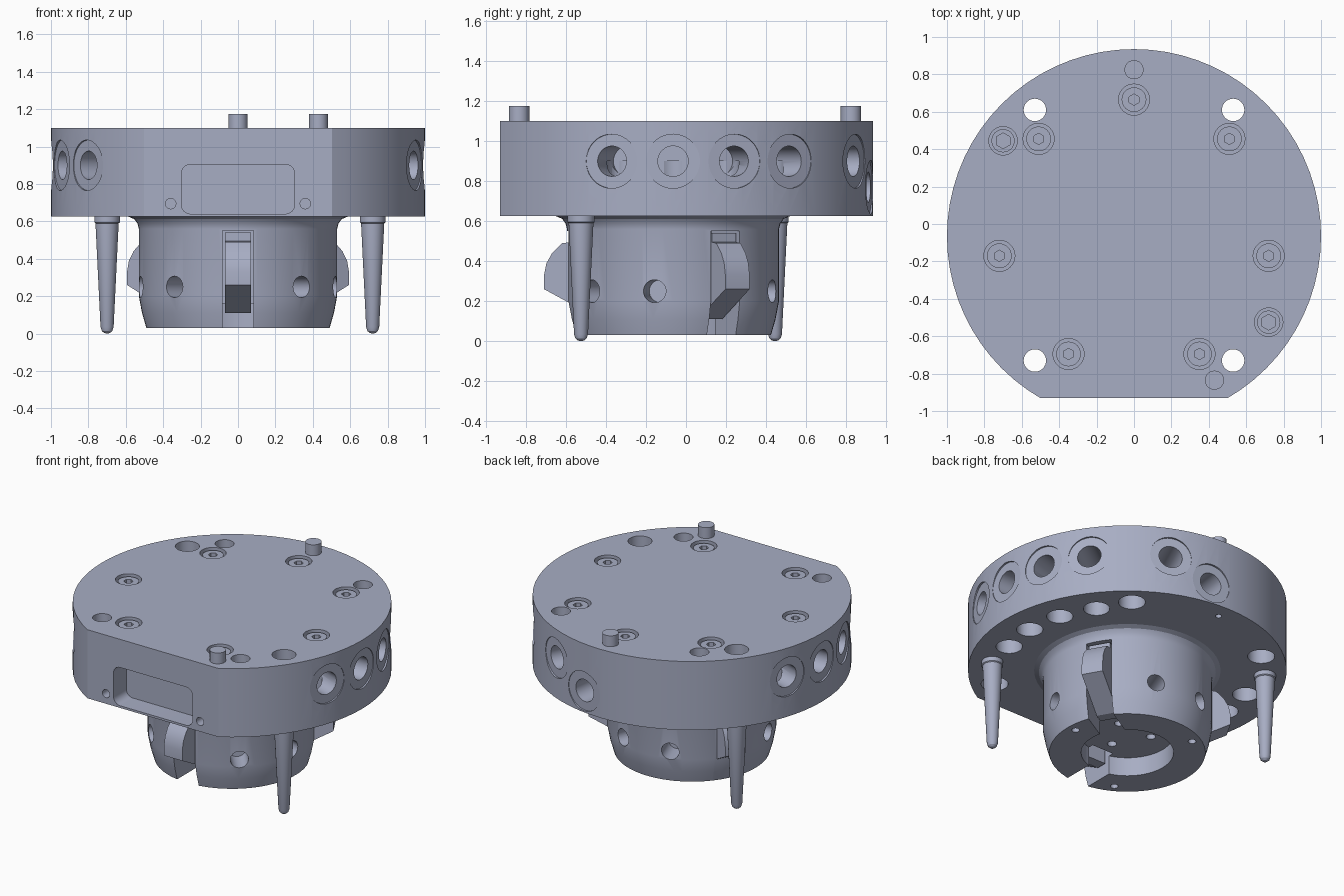
import bpy, bmesh
from math import radians, cos, sin, pi
from mathutils import Matrix, Vector

if "Cube" in bpy.data.objects:
    bpy.data.objects.remove(bpy.data.objects["Cube"])

steel = bpy.data.materials.new("blue_grey_metal")
steel.use_nodes = True
colour = (0.39, 0.42, 0.55, 1)
steel.diffuse_color = colour
steel.node_tree.nodes["Principled BSDF"].inputs["Base Color"].default_value = colour

CY = -0.065                     # y of the tool axis
JAWS = (30, 150, 270)           # jaw directions in degrees


def polar(angle, r, z=0.0):
    a = radians(angle)
    return Vector((r * cos(a), CY + r * sin(a), z))


def finish(bm, name):
    bmesh.ops.recalc_face_normals(bm, faces=bm.faces[:])
    me = bpy.data.meshes.new(name)
    bm.to_mesh(me)
    bm.free()
    me.materials.append(steel)
    ob = bpy.data.objects.new(name, me)
    bpy.context.scene.collection.objects.link(ob)
    return ob


def rod(name, start, end, r, sides=32):
    """Cylinder between two points."""
    start, end = Vector(start), Vector(end)
    axis = end - start
    bm = bmesh.new()
    m = Matrix.Translation((start + end) / 2) @ axis.to_track_quat("Z", "Y").to_matrix().to_4x4()
    bmesh.ops.create_cone(bm, cap_ends=True, segments=sides, radius1=r, radius2=r,
                          depth=axis.length, matrix=m)
    return finish(bm, name)


def post(name, x, y, z0, z1, r, sides=32):
    return rod(name, (x, y, z0), (x, y, z1), r, sides)


def lathe(name, profile, x, y, steps):
    """Revolve an (r, z) profile about a vertical axis."""
    bm = bmesh.new()
    vs = [bm.verts.new((r, 0, z)) for r, z in profile]
    es = [bm.edges.new(p) for p in zip(vs, vs[1:])]
    bmesh.ops.spin(bm, geom=vs + es, cent=(0, 0, 0), axis=(0, 0, 1),
                   angle=2 * pi, steps=steps, use_merge=False)
    bmesh.ops.remove_doubles(bm, verts=bm.verts[:], dist=0.0005)
    bmesh.ops.translate(bm, verts=bm.verts[:], vec=(x, y, 0))
    return finish(bm, name)


def block(name, lo, hi, angle=0, corner=0.0):
    """Box, with optional rounded corners along y, turned about the tool axis."""
    lo, hi = Vector(lo), Vector(hi)
    bm = bmesh.new()
    m = Matrix.Translation((lo + hi) / 2) @ Matrix.Diagonal((*(hi - lo), 1))
    bmesh.ops.create_cube(bm, size=1, matrix=m)
    if corner:
        along = [e for e in bm.edges if abs((e.verts[0].co - e.verts[1].co).y) > 0.01]
        bmesh.ops.bevel(bm, geom=along, offset=corner, segments=6, profile=0.5, affect="EDGES")
    if angle:
        bm.transform(Matrix.Translation((0, CY, 0)) @ Matrix.Rotation(radians(angle), 4, "Z"))
    return finish(bm, name)


def cut(target, cutters):
    """Subtract each cutter and discard it."""
    bpy.context.view_layer.objects.active = target
    for c in cutters:
        c.hide_render = True
        mod = target.modifiers.new("cut", "BOOLEAN")
        mod.operation, mod.solver, mod.object = "DIFFERENCE", "EXACT", c
        bpy.ops.object.modifier_apply(modifier=mod.name)
        bpy.data.objects.remove(c)


def smooth(ob):
    bpy.ops.object.select_all(action="DESELECT")
    ob.select_set(True)
    bpy.context.view_layer.objects.active = ob
    bpy.ops.object.shade_smooth_by_angle(angle=radians(25))


# Main round housing with a flat front
body = post("housing", 0, CY, 0.625, 1.10, 1.0, 72)
cuts = [block("flat", (-2, -2, 0), (2, -0.93, 2)),
        block("pocket", (-0.303, -1.2, 0.64), (0.303, -0.79, 0.905), corner=0.05)]
cuts += [rod("pocket_screw", (x, -1.1, 0.695), (x, -0.85, 0.695), 0.028, 20)
         for x in (-0.36, 0.36)]

# Mounting holes right through, wider from below
for x in (-0.53, 0.53):
    for y in (0.61, -0.73):
        cuts += [post("through", x, y, 0.4, 1.3, 0.06),
                 post("through_wide", x, y, 0.4, 0.95, 0.085)]

# Side ports, each meeting a vertical hole from below
SUPPLY = (-18, 0, 18, 36, 162, 180, 198, 216)
for a, z in [(a, 0.9) for a in SUPPLY] + [(66, 0.9), (82, 0.77)]:
    cuts += [rod("port_face", polar(a, 0.987, z), polar(a, 1.2, z), 0.135, 40),
             rod("port", polar(a, 0.73, z), polar(a, 1.2, z), 0.076)]
for a in SUPPLY:
    p = polar(a, 0.80)
    cuts.append(post("supply", p.x, p.y, 0.4, 0.9, 0.083))

# Counterbores for the top screws and the leg fixings
SCREWS = [(0, 0.665)] + [(s * x, y) for s in (-1, 1)
                         for x, y in ((0.51, 0.455), (0.72, -0.17), (0.35, -0.695))]
LEGS = [(-0.70, 0.445), (0.72, -0.525)]
PINS = [(0, 0.825), (0.43, -0.835)]
cuts += [post("bore", x, y, 1.0, 1.3, 0.083) for x, y in SCREWS]
cuts += [post("leg_bore", x, y, 0.85, 1.3, 0.076) for x, y in LEGS]
cuts += [post("pin_vent", x, y, 0.4, 0.8, 0.02, 16) for x, y in PINS]
cut(body, cuts)
smooth(body)

# Socket screws
for x, y in SCREWS:
    s = post("socket_screw", x, y, 0.99, 1.088, 0.066)
    cut(s, [post("hex", x, y, 1.04, 1.3, 0.03, 6)])
    smooth(s)

# Tapered guide legs and their fixings
for x, y in LEGS:
    leg = lathe("guide_leg", [(0, 0), (0.015, 0.003), (0.028, 0.014), (0.035, 0.035), (0.062, 0.59),
                              (0.068, 0.595), (0.068, 0.64), (0, 0.64)], x, y, 32)
    smooth(leg)
    s = post("leg_fixing", x, y, 0.84, 0.92, 0.062)
    cut(s, [post("hex", x, y, 0.88, 1.3, 0.042, 6)])
    smooth(s)

# Locating pins
for x, y in PINS:
    smooth(post("locating_pin", x, y, 1.05, 1.175, 0.051))

# Lower hub with an open recess underneath
hub = lathe("hub", [(0, 0.16), (0.29, 0.16), (0.29, 0.03), (0.49, 0.03), (0.513, 0.11), (0.53, 0.2),
                    (0.53, 0.56), (0.538, 0.59), (0.555, 0.612), (0.585, 0.625), (0.585, 0.64),
                    (0, 0.64)], 0, CY, 64)
cuts = []
for a in JAWS:
    cuts.append(block("slot", (0.24, -0.083, -0.1), (0.9, 0.083, 0.55), a))
    cuts += [rod("cross_hole", polar(a + d, 0.36, 0.25), polar(a + d, 0.8, 0.25), 0.057)
             for d in (-40, 40)]
    p, q = polar(a - 29, 0.43), polar(a, 0.15)
    cuts += [post("foot_hole", p.x, p.y, -0.1, 0.12, 0.025, 20),
             post("roof_hole", q.x, q.y, -0.1, 0.26, 0.03, 20)]
cut(hub, cuts)
smooth(hub)

# Clamping jaws
JAW = [(0.3, 0.11), (0.37, 0.11), (0.645, 0.26), (0.645, 0.33), (0.633, 0.39), (0.605, 0.44),
       (0.555, 0.49), (0.51, 0.495), (0.51, 0.54), (0.3, 0.54)]
for a in JAWS:
    bm = bmesh.new()
    face = bm.faces.new([bm.verts.new((r, -0.07, z)) for r, z in JAW])
    side = bmesh.ops.extrude_face_region(bm, geom=[face])["geom"]
    bmesh.ops.translate(bm, vec=(0, 0.14, 0),
                        verts=[g for g in side if isinstance(g, bmesh.types.BMVert)])
    bm.transform(Matrix.Translation((0, CY, 0)) @ Matrix.Rotation(radians(a), 4, "Z"))
    smooth(finish(bm, "clamp_jaw"))
